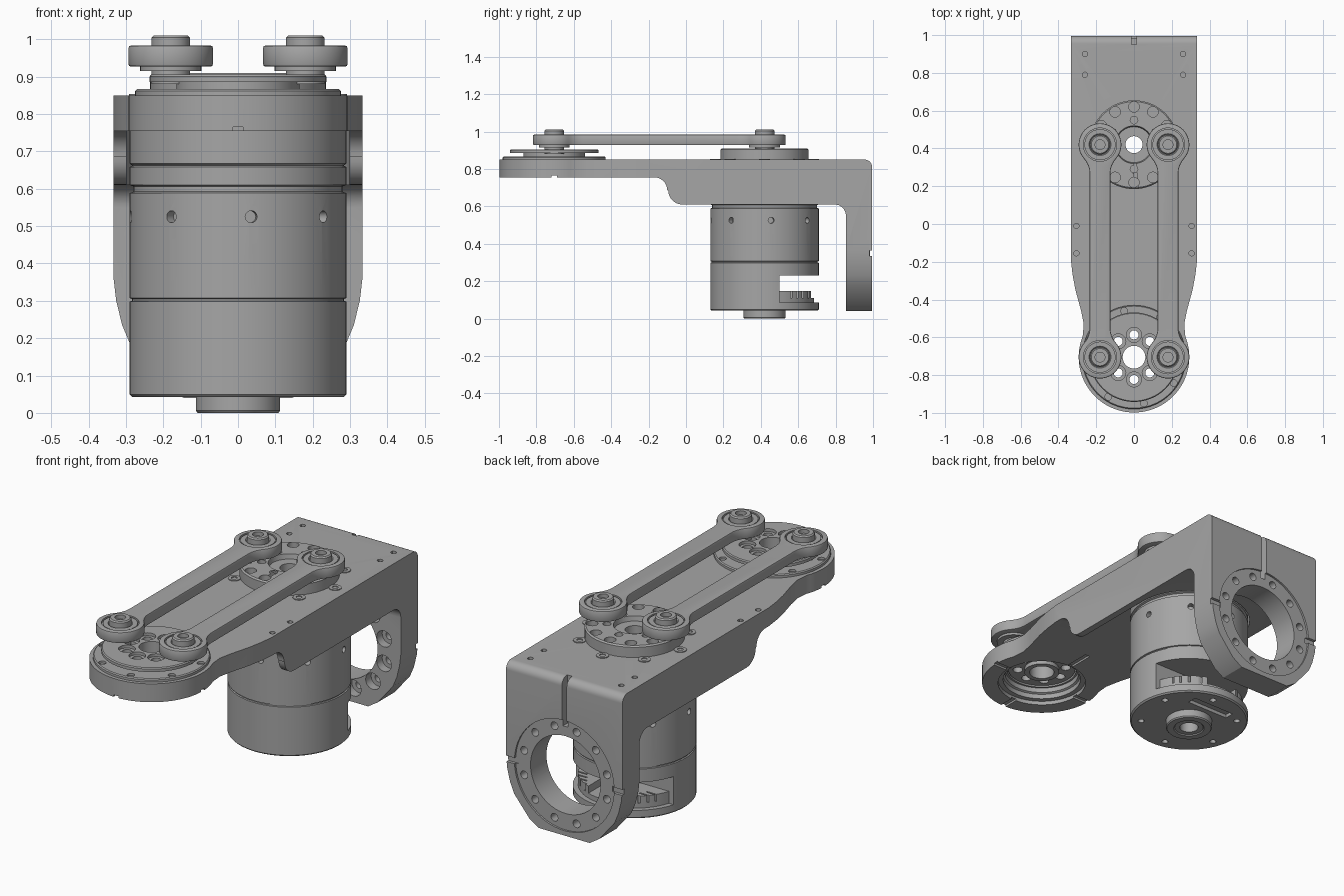
import bpy, bmesh
from math import sin, cos, radians, pi
from mathutils import Matrix, Vector

if "Cube" in bpy.data.objects:
    bpy.data.objects.remove(bpy.data.objects["Cube"])

metal = bpy.data.materials.new("machined grey")
metal.use_nodes = True
GREY = (0.38, 0.38, 0.38, 1)
metal.diffuse_color = GREY
metal.node_tree.nodes["Principled BSDF"].inputs["Base Color"].default_value = GREY

FRONT, REAR, RING_Z = -0.705, 0.42, 0.35   # the two joint axes and the back ring height


def make(name, bm):
    bmesh.ops.recalc_face_normals(bm, faces=bm.faces)
    mesh = bpy.data.meshes.new(name)
    bm.to_mesh(mesh)
    bm.free()
    mesh.materials.append(metal)
    obj = bpy.data.objects.new(name, mesh)
    bpy.context.collection.objects.link(obj)
    return obj


def arc(cx, cy, r, a0, a1, n=8):
    angles = [radians(a0 + (a1 - a0) * i / n) for i in range(n + 1)]
    return [(cx + r * cos(a), cy + r * sin(a)) for a in angles]


def polar(r, n, start=0, cx=0, cy=0):
    return arc(cx, cy, r, start, start + 360, n)[:-1]


def prism(name, points, axis, lo, hi):
    """Extrude a 2D outline along an axis; the outline uses the other two axes in order."""
    place = {"x": lambda a, b: (lo, a, b), "y": lambda a, b: (a, lo, b), "z": lambda a, b: (a, b, lo)}[axis]
    bm = bmesh.new()
    face = bm.faces.new([bm.verts.new(place(a, b)) for a, b in points])
    new = bmesh.ops.extrude_face_region(bm, geom=[face])["geom"]
    shift = Vector([(hi - lo) * (axis == k) for k in "xyz"])
    bmesh.ops.translate(bm, vec=shift, verts=[v for v in new if isinstance(v, bmesh.types.BMVert)])
    return make(name, bm)


def lathe(name, profile, x=0, y=0, steps=64):
    """Spin a closed (radius, height) outline around a vertical axis."""
    bm = bmesh.new()
    rings = [[bm.verts.new((x + r * cos(2 * pi * i / steps), y + r * sin(2 * pi * i / steps), z))
              for r, z in profile] for i in range(steps)]
    for i in range(steps):
        a, b = rings[i - 1], rings[i]
        for j in range(len(profile)):
            bm.faces.new((a[j - 1], b[j - 1], b[j], a[j]))
    bmesh.ops.remove_doubles(bm, verts=bm.verts, dist=1e-5)
    return make(name, bm)


def rods(spots, r, lo, hi, axis="z", n=20):
    """Cutter made of parallel cylinders, one per spot."""
    bm = bmesh.new()
    for a, b in spots:
        mid = (lo + hi) / 2
        move = Matrix.Translation((a, b, mid) if axis == "z" else (a, mid, b))
        turn = Matrix.Rotation(pi / 2 if axis == "y" else 0, 4, "X")
        bmesh.ops.create_cone(bm, cap_ends=True, segments=n, radius1=r, radius2=r,
                              depth=hi - lo, matrix=move @ turn)
    return make("cutter", bm)


def box(x0, x1, y0, y1, z0, z1):
    return prism("cutter", [(x0, y0), (x1, y0), (x1, y1), (x0, y1)], "z", z0, z1)


def cut(obj, *cutters, op="DIFFERENCE"):
    for c in cutters:
        mod = obj.modifiers.new("cut", "BOOLEAN")
        mod.operation, mod.solver, mod.object = op, "EXACT", c
        bpy.context.view_layer.objects.active = obj
        bpy.ops.object.modifier_apply(modifier=mod.name)
        bpy.data.objects.remove(c)


def mirrored(half):
    return half + [(-a, b) for a, b in reversed(half)]


# bracket: side profile trimmed by its top outline and back outline
side = ([(-1, 0.755)] + arc(-0.17, 0.685, 0.07, 90, 0) + arc(-0.02, 0.685, 0.075, 180, 270)
        + arc(0.795, 0.55, 0.06, 90, 0) + [(0.855, 0.04), (0.995, 0.04)]
        + arc(0.955, 0.81, 0.04, 0, 90) + [(-1, 0.85)])
bracket = prism("bracket", side, "x", -0.4, 0.4)
plan = [(0.333, 1.1), (0.333, -0.2), (0.325, -0.27), (0.31, -0.35), (0.28, -0.46), (0.266, -0.53)]
plan += arc(0, FRONT, 0.293, 22, -88, 24)
back = [(0.333, 1.1), (0.333, 0.36), (0.326, 0.3), (0.31, 0.235), (0.287, 0.18), (0.2, 0.075), (0.13, 0.03)]
cut(bracket, prism("cutter", mirrored(plan), "z", 0, 1), op="INTERSECT")
cut(bracket, prism("cutter", mirrored(back), "y", -1.2, 1.2), op="INTERSECT")

# pocket for the motor, front bearing seat, and the large back opening
cut(bracket, box(-0.298, 0.298, -0.4, REAR, 0.5, 0.755),
    rods([(0, REAR)], 0.298, 0.5, 0.755, n=64),
    rods([(0, REAR)], 0.15, 0.7, 0.9, n=48),
    rods([(0, FRONT)], 0.215, 0.7, 0.9, n=64),
    rods([(0, RING_Z)], 0.2, 0.8, 1.1, "y", 64),
    rods([(0, RING_Z)], 0.285, 0.985, 1.1, "y", 64))

# bolt holes, counterbores and alignment notches of the bracket
bolts = polar(0.245, 12, 15, 0, RING_Z)
cut(bracket, rods(bolts, 0.02, 0.8, 1.1, "y"), rods(bolts, 0.042, 0.8, 0.9, "y"))
small = [(s * x, y) for s in (-1, 1) for x, y in ((0.26, 0.9), (0.26, 0.79), (0.305, -0.01), (0.305, -0.155))]
cut(bracket, rods(small, 0.014, 0.8, 0.9, n=12),
    box(-0.014, 0.014, 0.95, 1.1, 0.6, 0.9),
    box(-0.4, -0.27, 0.98, 1.1, RING_Z - 0.015, RING_Z + 0.015),
    box(0.27, 0.4, 0.98, 1.1, RING_Z - 0.015, RING_Z + 0.015),
    box(-0.4, 0.4, FRONT - 0.014, FRONT + 0.014, 0.7, 0.765),
    box(-0.014, 0.014, -1.1, FRONT + 0.35, 0.7, 0.765))

# motor: grooved can with a hollow shaft and a stepped boss underneath
motor = lathe("motor", [
    (0.045, 0.005), (0.07, 0.005), (0.075, 0), (0.108, 0), (0.113, 0.006), (0.113, 0.042), (0.283, 0.042),
    (0.29, 0.049), (0.29, 0.298), (0.284, 0.3), (0.284, 0.305), (0.29, 0.307), (0.29, 0.588), (0.28, 0.592),
    (0.28, 0.606), (0.29, 0.61), (0.29, 0.658), (0.283, 0.662), (0.29, 0.667), (0.29, 0.77), (0.045, 0.77)], y=REAR)
cut(motor, box(-0.4, 0.4, 0.5, 0.9, 0.085, 0.23))
for k in range(8):
    a = radians(7 + 45 * k)
    bm = bmesh.new()
    spot = Matrix.Translation((0.29 * cos(a), REAR + 0.29 * sin(a), 0.525))
    bmesh.ops.create_cone(bm, cap_ends=True, segments=16, radius1=0.016, radius2=0.016, depth=0.06,
                          matrix=spot @ Matrix.Rotation(a, 4, "Z") @ Matrix.Rotation(pi / 2, 4, "Y"))
    cut(motor, make("cutter", bm))
cut(motor, rods(polar(0.235, 6, 20, 0, REAR), 0.016, 0, 0.06, n=12),
    box(-0.12, 0.12, 0.56, 0.61, 0, 0.06))

# connector block with teeth inside the motor window
block = rods([(0, REAR)], 0.265, 0.08, 0.147, n=48)
block.name = "connector_block"
cut(block, box(-0.4, 0.4, 0, 0.49, 0, 0.3), box(-0.09, 0.09, 0.57, 0.8, 0.11, 0.3))
for k in range(4):
    y = 0.56 + 0.03 * k
    cut(block, box(-0.4, -0.17 + 0.02 * k, y, y + 0.008, 0.11, 0.2),
        box(0.17 - 0.02 * k, 0.4, y, y + 0.008, 0.11, 0.2))

# driving disc above the motor
drive = lathe("drive_disc", [
    (0.045, 0.75), (0.148, 0.75), (0.148, 0.845), (0.235, 0.845), (0.235, 0.903), (0.228, 0.91),
    (0.1, 0.91), (0.095, 0.885), (0.045, 0.885)], y=REAR)
cut(drive, rods(polar(0.2, 12, 0, 0, REAR), 0.028, 0.875, 1))
cut(drive, rods(polar(0.13, 6, 30, 0, REAR), 0.02, 0.88, 1))

# screws around the driving disc
for k, (x, y) in enumerate(polar(0.262, 8, 0, 0, REAR)):
    lathe("disc_screw_%d" % (k + 1), [(0.014, 0.84), (0.03, 0.84), (0.03, 0.854), (0.014, 0.854)], x, y, 20)

# driven end: flange, bearing and output disc
flange = lathe("front_flange", [
    (0.17, 0.83), (0.214, 0.83), (0.214, 0.848), (0.275, 0.848), (0.275, 0.862), (0.27, 0.867), (0.17, 0.867)], y=FRONT)
cut(flange, rods(polar(0.25, 8, 12, 0, FRONT), 0.018, 0.856, 0.9))
lathe("front_bearing", [
    (0.19, 0.775), (0.216, 0.775), (0.216, 0.835), (0.18, 0.835), (0.18, 0.805), (0.19, 0.8)], y=FRONT)
output = lathe("output_disc", [
    (0.06, 0.815), (0.085, 0.815), (0.085, 0.835), (0.165, 0.835), (0.165, 0.885), (0.237, 0.885), (0.237, 0.9),
    (0.232, 0.905), (0.06, 0.905)], y=FRONT)
holes = polar(0.118, 8, 0, 0, FRONT)
cut(output, rods(holes, 0.024, 0.8, 1), rods(holes, 0.04, 0.89, 1))

# parallel link rods with their pins and washers
for name, x in (("left", 0.18), ("right", -0.18)):
    mid, half = (FRONT + REAR) / 2, (REAR - FRONT) / 2
    quarter = arc(0.175, half - 0.154, 0.12, 180, 138.7) + arc(0, half, 0.113, -41.3, 90, 20)[1:]
    right = [(a, -b) for a, b in reversed(quarter)] + quarter
    outline = right + [(-a, b) for a, b in reversed(right)][1:-1]
    link = prism(name + "_link", [(x + a, mid + b) for a, b in outline], "z", 0.927, 0.983)
    bevel = link.modifiers.new("edge", "BEVEL")
    bevel.width, bevel.segments, bevel.angle_limit = 0.006, 2, radians(50)
    bpy.context.view_layer.objects.active = link
    bpy.ops.object.modifier_apply(modifier="edge")
    cut(link, rods([(x, FRONT), (x, REAR)], 0.088, 0.972, 1.1, n=40))
    for end, y in (("front", FRONT), ("rear", REAR)):
        lathe("%s_%s_bearing" % (name, end), [
            (0.03, 0.915), (0.082, 0.915), (0.082, 0.98), (0.058, 0.98), (0.054, 0.975), (0.03, 0.975)], x, y, 40)
        lathe("%s_%s_pin" % (name, end), [
            (0, 0.88), (0.052, 0.88), (0.052, 1.004), (0.046, 1.01), (0.026, 1.01), (0.026, 0.99), (0, 0.99)], x, y, 32)

# smooth curved faces, keep machined edges crisp
for obj in bpy.context.collection.objects:
    if obj.type == "MESH" and metal.name in obj.data.materials:
        bpy.ops.object.select_all(action="DESELECT")
        obj.select_set(True)
        bpy.context.view_layer.objects.active = obj
        bpy.ops.object.shade_smooth_by_angle(angle=radians(30))
